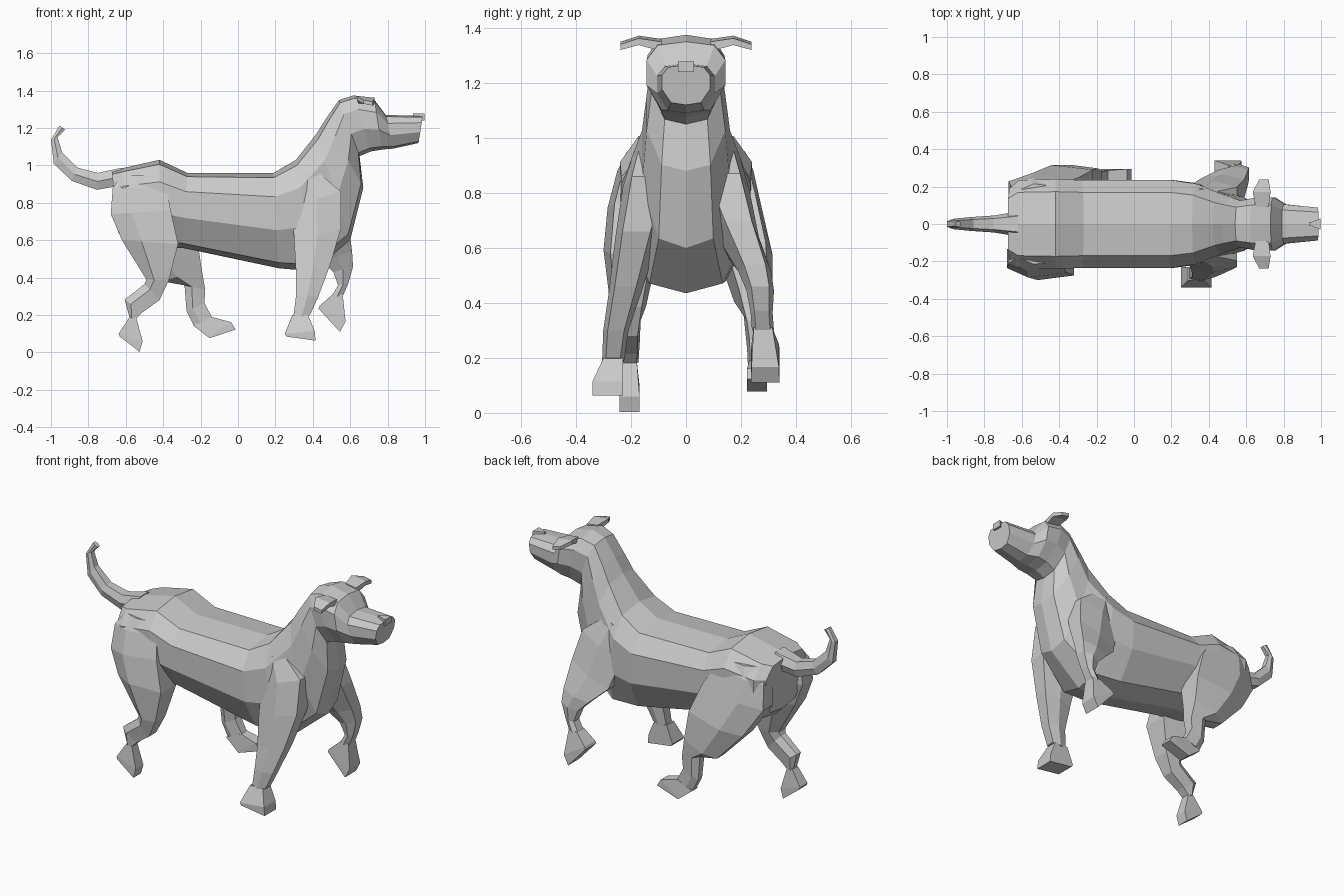
import bpy, bmesh

# Cross-sections: (fraction from point a to point b, side fraction)
BODY = [(1, 0), (.95, .72), (.75, 1), (.4, 1), (.06, .62), (0, 0),
        (.06, -.62), (.4, -1), (.75, -1), (.95, -.72)]
LIMB = [(0, -.65), (.5, -1), (1, -.65), (1, .65), (.5, 1), (0, .65)]
THIGH = [(0, -.5), (.35, -1), (1, -.75), (1, .75), (.35, 1), (0, .5)]
BOX = [(0, -1), (1, -1), (1, 1), (0, 1)]


def skin(name, rings):
    """Join point rings into a closed flat-shaded mesh."""
    bm = bmesh.new()
    loops = [[bm.verts.new(p) for p in r] for r in rings]
    n = len(loops[0])
    for r, s in zip(loops, loops[1:]):
        for i in range(n):
            j = (i + 1) % n
            bm.faces.new((r[i], r[j], s[j], s[i]))
    bm.faces.new(loops[0])
    bm.faces.new(loops[-1][::-1])
    bmesh.ops.recalc_face_normals(bm, faces=bm.faces)
    me = bpy.data.meshes.new(name)
    bm.to_mesh(me)
    bm.free()
    ob = bpy.data.objects.new(name, me)
    bpy.context.collection.objects.link(ob)
    return ob


def loft(name, section, stations):
    """Station: ax, az, bx, bz (side-view span), y centre, half width."""
    return skin(name, [[(ax + (bx - ax) * t, y + w * s, az + (bz - az) * t)
                        for t, s in section]
                       for ax, az, bx, bz, y, w in stations])


# Torso and neck, rump to throat
loft("torso", BODY, [
    (-.64, .64, -.675, .97, 0, .19),
    (-.60, .60, -.62, .985, 0, .235),
    (-.42, .56, -.42, 1.03, 0, .24),
    (-.30, .56, -.27, .96, 0, .235),
    (.22, .45, .19, .96, 0, .235),
    (.40, .435, .31, 1.03, 0, .215),
    (.60, .60, .42, 1.17, 0, .16),
    (.67, .88, .47, 1.25, 0, .143),
    (.65, 1.05, .54, 1.35, 0, .125)])

# Head and muzzle
loft("head", BODY, [
    (.65, 1.05, .54, 1.35, 0, .125),
    (.71, 1.075, .62, 1.375, 0, .14),
    (.77, 1.085, .73, 1.35, 0, .143),
    (.83, 1.09, .79, 1.27, 0, .105),
    (.965, 1.12, .988, 1.265, 0, .088)])

# Nose tip
skin("nose", [[(x, s * w, z) for s, z in ((-1, 1.24), (1, 1.24), (1, 1.278), (-1, 1.278))]
              for x, w in ((.935, .006), (.997, .03))])

# Drooping ears
for side, label in ((-1, "right"), (1, "left")):
    skin(label + "_ear", [[(x0, side * y, z0), (x1, side * y, z0 - .01),
                           (x1, side * y, z1 - .01), (x0, side * y, z1)]
                          for y, x0, x1, z0, z1 in ((.09, .65, .72, 1.325, 1.36),
                                                    (.172, .635, .73, 1.348, 1.372),
                                                    (.238, .67, .72, 1.33, 1.35))])

# Tail curling upward
loft("tail", LIMB, [
    (-.64, .89, -.62, .988, 0, .065),
    (-.755, .87, -.75, .96, 0, .045),
    (-.89, .918, -.857, .988, 0, .037),
    (-.985, 1.01, -.94, 1.07, 0, .028),
    (-1.0, 1.137, -.965, 1.15, 0, .022),
    (-.955, 1.212, -.925, 1.192, 0, .016)])

# Right front leg, planted
loft("right_front_leg", LIMB, [
    (.30, .93, .42, .97, -.13, .06),
    (.29, .78, .55, .86, -.135, .095),
    (.30, .60, .55, .66, -.18, .078),
    (.31, .43, .49, .46, -.22, .06),
    (.31, .30, .43, .30, -.255, .046),
    (.295, .18, .385, .20, -.265, .04)])
loft("right_front_paw", BOX, [
    (.29, .20, .375, .20, -.265, .035),
    (.25, .10, .41, .115, -.285, .055),
    (.26, .085, .415, .063, -.285, .055)])

# Left front leg, lifted and bent
loft("left_front_leg", LIMB, [
    (.30, .93, .42, .97, .13, .06),
    (.29, .76, .55, .87, .135, .095),
    (.35, .58, .59, .70, .19, .075),
    (.45, .49, .61, .54, .25, .06),
    (.51, .43, .615, .46, .27, .05),
    (.535, .36, .59, .37, .275, .04),
    (.50, .30, .56, .30, .28, .04)])
loft("left_front_paw", BOX, [
    (.505, .31, .56, .31, .28, .034),
    (.437, .25, .575, .166, .288, .05),
    (.43, .235, .545, .11, .288, .052)])

# Right hind leg, pushing back
loft("right_hind_leg", THIGH, [
    (-.62, .95, -.38, .95, -.14, .075),
    (-.67, .88, -.38, .88, -.17, .08),
    (-.68, .74, -.36, .76, -.185, .10),
    (-.62, .60, -.32, .58, -.20, .10),
    (-.49, .39, -.37, .385, -.21, .065),
    (-.50, .365, -.42, .28, -.21, .045),
    (-.606, .283, -.51, .215, -.205, .037),
    (-.58, .187, -.545, .18, -.205, .032)])
loft("right_hind_paw", BOX, [
    (-.58, .19, -.545, .19, -.205, .026),
    (-.638, .10, -.51, .06, -.205, .036),
    (-.632, .085, -.526, .003, -.205, .036)])

# Left hind leg, reaching forward
loft("left_hind_leg", THIGH, [
    (-.62, .95, -.38, .95, .14, .075),
    (-.66, .87, -.36, .90, .165, .08),
    (-.67, .72, -.29, .80, .18, .095),
    (-.56, .55, -.22, .62, .215, .10),
    (-.40, .38, -.195, .45, .245, .07),
    (-.286, .36, -.175, .336, .255, .045),
    (-.275, .22, -.18, .265, .258, .036),
    (-.235, .14, -.14, .19, .258, .032)])
loft("left_hind_paw", BOX, [
    (-.24, .145, -.14, .19, .258, .028),
    (-.16, .082, -.037, .162, .258, .036),
    (-.15, .077, -.013, .123, .258, .036)])
